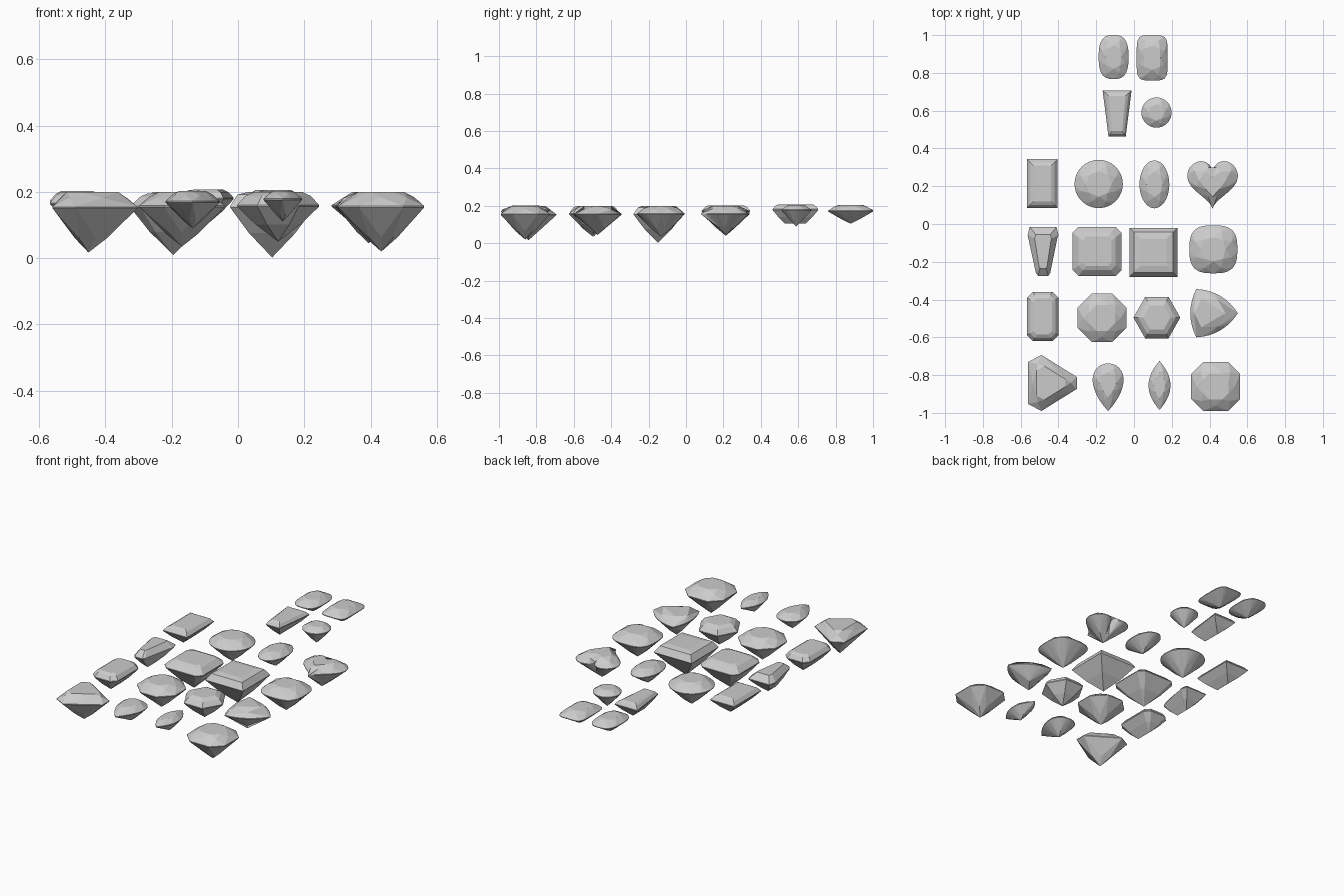
import bpy, bmesh
from math import sin, cos, pi, tau
from mathutils import Vector as V

if "Cube" in bpy.data.objects:
    bpy.data.objects.remove(bpy.data.objects["Cube"])


# ---------- helpers ----------
def fit(pts, box):
    """Scale 2D points into the box (x0, x1, y0, y1), local to its centre."""
    xs, ys = [p[0] for p in pts], [p[1] for p in pts]
    w, h = box[1] - box[0], box[3] - box[2]
    return [V(((p[0] - min(xs)) / (max(xs) - min(xs)) * w - w / 2,
               (p[1] - min(ys)) / (max(ys) - min(ys)) * h - h / 2)) for p in pts]


def resample(pts, n):
    """n points spread evenly along a closed outline."""
    loop = pts + [pts[0]]
    acc = [0.0]
    for a, b in zip(loop, loop[1:]):
        acc.append(acc[-1] + (b - a).length)
    out, j = [], 0
    for i in range(n):
        d = acc[-1] * i / n
        while acc[j + 1] < d - 1e-9:
            j += 1
        out.append(loop[j].lerp(loop[j + 1], (d - acc[j]) / max(acc[j + 1] - acc[j], 1e-9)))
    return out


def finish(name, bm, box):
    bmesh.ops.remove_doubles(bm, verts=bm.verts, dist=0.0004)
    bmesh.ops.recalc_face_normals(bm, faces=bm.faces)
    me = bpy.data.meshes.new(name)
    bm.to_mesh(me)
    bm.free()
    ob = bpy.data.objects.new(name, me)
    ob.location = ((box[0] + box[1]) / 2, (box[2] + box[3]) / 2, 0)
    bpy.context.collection.objects.link(ob)


def brilliant(name, outline, box, zg, zt, zc, n=8, s=2, centre=(0, 0), table=0.53, even=True):
    """Star, kite and half facets above the girdle, fan of mains below."""
    total = n * 2 * s
    pts = fit(outline, box)
    if even:
        ring = resample(pts, total)
    else:  # keep polygon corners, split each edge
        m = total // len(pts)
        ring = [p.lerp(pts[(i + 1) % len(pts)], j / m) for i, p in enumerate(pts) for j in range(m)]
    c = V(centre)
    bm = bmesh.new()

    def add(p, t, z):
        q = p.lerp(c, t)
        return bm.verts.new((q.x, q.y, z))
    up = [add(p, 0, zg + 0.002) for p in ring]
    lo = [add(p, 0, zg - 0.002) for p in ring]
    tab = [add(ring[2 * s * k], 1 - table, zt) for k in range(n)]
    mid = [add(ring[2 * s * k + s], 0.22, zg + 0.62 * (zt - zg)) for k in range(n)]
    low = [add(ring[2 * s * k + s], 0.62, zg - 0.68 * (zg - zc)) for k in range(n)]
    culet = bm.verts.new((c.x, c.y, zc))
    f = bm.faces.new
    f(tab)
    for i in range(total):
        j, k = (i + 1) % total, i // (2 * s)
        f((up[i], up[j], lo[j], lo[i]))
        f((mid[k], up[i], up[j]))
        f((low[k], lo[j], lo[i]))
    for k in range(n):
        f((tab[k], tab[(k + 1) % n], mid[k]))
        f((tab[k], mid[k - 1], up[2 * s * k], mid[k]))
        f((culet, low[k - 1], lo[2 * s * k], low[k]))
    finish(name, bm, box)


def step_cut(name, poly, box, zg, zt, zc, keel=0.0, crown=((0.2, 0.7), (0.42, 1)),
             pavilion=((0.45, 0.52), (1, 1))):
    """Stacked parallel facets closing to a culet, or a keel line along y."""
    pts = fit(poly, box)
    bm = bmesh.new()

    def ring(t, z):
        out = []
        for p in pts:
            q = p.lerp(V((0, max(-keel, min(keel, p.y)))), t)
            out.append(bm.verts.new((q.x, q.y, z)))
        return out
    rings = [ring(t, zg + h * (zt - zg)) for t, h in reversed(crown)]
    rings += [ring(0, zg + 0.002), ring(0, zg - 0.002)]
    rings += [ring(t, zg - h * (zg - zc)) for t, h in pavilion]
    bm.faces.new(rings[0])
    for a, b in zip(rings, rings[1:]):
        for i in range(len(pts)):
            bm.faces.new((a[i - 1], a[i], b[i], b[i - 1]))
    finish(name, bm, box)


def square_box(x, y, rx, ry=None):
    ry = ry or rx
    return (x - rx, x + rx, y - ry, y + ry)


# ---------- outlines ----------
T = [tau * i / 720 for i in range(720)]


def power(v, e):
    return (1 if v >= 0 else -1) * abs(v) ** e


def superellipse(e):
    return [(power(cos(t), 2 / e), power(sin(t), 2 / e)) for t in T]


def cut_rect(a, b, c):
    return [(a, -b + c), (a, b - c), (a - c, b), (c - a, b), (-a, b - c), (-a, c - b), (c - a, -b), (a - c, -b)]


circle = superellipse(2)
rect = [(1, -1), (1, 1), (-1, 1), (-1, -1)]
octagon = [(cos(pi / 8 + k * pi / 4), sin(pi / 8 + k * pi / 4)) for k in range(8)]
hexagon = [(cos(k * pi / 3), sin(k * pi / 3)) for k in range(6)]
pear = [(cos(t - pi / 2) * ((1 + sin(t - pi / 2)) / 2) ** 0.45, sin(t - pi / 2)) for t in T]
heart = [(-16 * sin(t) ** 3, 13 * cos(t) - 4.2 * cos(2 * t) - 2 * cos(3 * t) - cos(4 * t)) for t in T]
half = [u / 100 for u in range(-100, 100)]
marquise = [(1 - u * u, u) for u in half] + [(u * u - 1, -u) for u in half]
corners = [V((30, 0)), V((-12, 24)), V((-12, -24))]
trillion = []
for i, a in enumerate(corners):
    d = corners[(i + 1) % 3] - a
    for u in range(100):
        trillion.append(a + d * u / 100 + V((d.y, -d.x)) * 0.5 * (u / 100) * (1 - u / 100))

# ---------- back rows: small stones ----------
brilliant("oval_cushion_gem", superellipse(2.8), square_box(-0.108, 0.884, 0.079, 0.117), 0.175, 0.205, 0.11)
brilliant("barrel_cushion_gem", superellipse(5), square_box(0.096, 0.88, 0.082, 0.12), 0.172, 0.205, 0.105)
step_cut("tapered_baguette_gem", [(9, 0), (15, 47), (-15, 47), (-9, 0)],
         (-0.166, -0.013, 0.463, 0.707), 0.18, 0.207, 0.105, 0.055)
brilliant("small_round_gem", circle, square_box(0.119, 0.59, 0.08), 0.178, 0.205, 0.09)

# ---------- third row ----------
step_cut("baguette_gem", rect, (-0.567, -0.404, 0.085, 0.343), 0.172, 0.203, 0.09, 0.048)
brilliant("round_gem", circle, square_box(-0.187, 0.212, 0.128), 0.158, 0.2, 0.04)
brilliant("oval_gem", circle, square_box(0.108, 0.21, 0.079, 0.127), 0.172, 0.202, 0.09)
brilliant("heart_gem", heart, (0.282, 0.55, 0.08, 0.333), 0.158, 0.2, 0.045, centre=(0, 0.01), s=3)

# ---------- fourth row ----------
step_cut("shield_gem", [(14, 38), (15, 41), (13, 49), (-13, 49), (-15, 41), (-14, 36), (-7, 3), (-5, 0), (5, 0), (7, 3)],
         (-0.563, -0.4, -0.275, -0.015), 0.165, 0.2, 0.075, 0.04, crown=((0.45, 1),))
step_cut("radiant_gem", cut_rect(1, 1, 0.24), (-0.325, -0.066, -0.275, -0.015), 0.155, 0.195, 0.01,
         crown=((0.24, 0.78), (0.4, 1)))
step_cut("princess_gem", rect, (-0.024, 0.23, -0.28, -0.02), 0.155, 0.2, 0.002,
         crown=((0.18, 0.82), (0.45, 1)))
brilliant("cushion_gem", superellipse(3), square_box(0.42, -0.134, 0.127), 0.157, 0.2, 0.035, table=0.5)

# ---------- fifth row ----------
step_cut("emerald_gem", cut_rect(16, 25, 6), (-0.567, -0.4, -0.62, -0.36), 0.165, 0.2, 0.075, 0.048)
brilliant("octagon_gem", octagon, square_box(-0.169, -0.497, 0.129), 0.157, 0.2, 0.035, s=1, even=False)
step_cut("hexagon_gem", hexagon, (-0.003, 0.245, -0.605, -0.386), 0.158, 0.2, 0.05)
brilliant("trillion_gem", trillion, (0.298, 0.55, -0.6, -0.344), 0.155, 0.198, 0.045, n=3, s=4,
          centre=(-0.03, 0), table=0.58)

# ---------- front row ----------
brilliant("triangle_gem", [(48, 22), (48, 34), (13, 56), (0, 49), (0, 7), (13, 0)],
          (-0.56, -0.303, -0.99, -0.693), 0.153, 0.2, 0.017, n=6, s=1, centre=(-0.02, 0), even=False, table=0.6)
brilliant("pear_gem", pear, (-0.219, -0.055, -0.99, -0.738), 0.17, 0.202, 0.09, centre=(0, 0.03))
brilliant("marquise_gem", marquise, (0.077, 0.193, -0.984, -0.725), 0.178, 0.203, 0.11)
brilliant("cut_corner_square_gem", cut_rect(1, 1, 0.49), (0.303, 0.562, -0.99, -0.73), 0.155, 0.2, 0.02,
          s=1, even=False)
